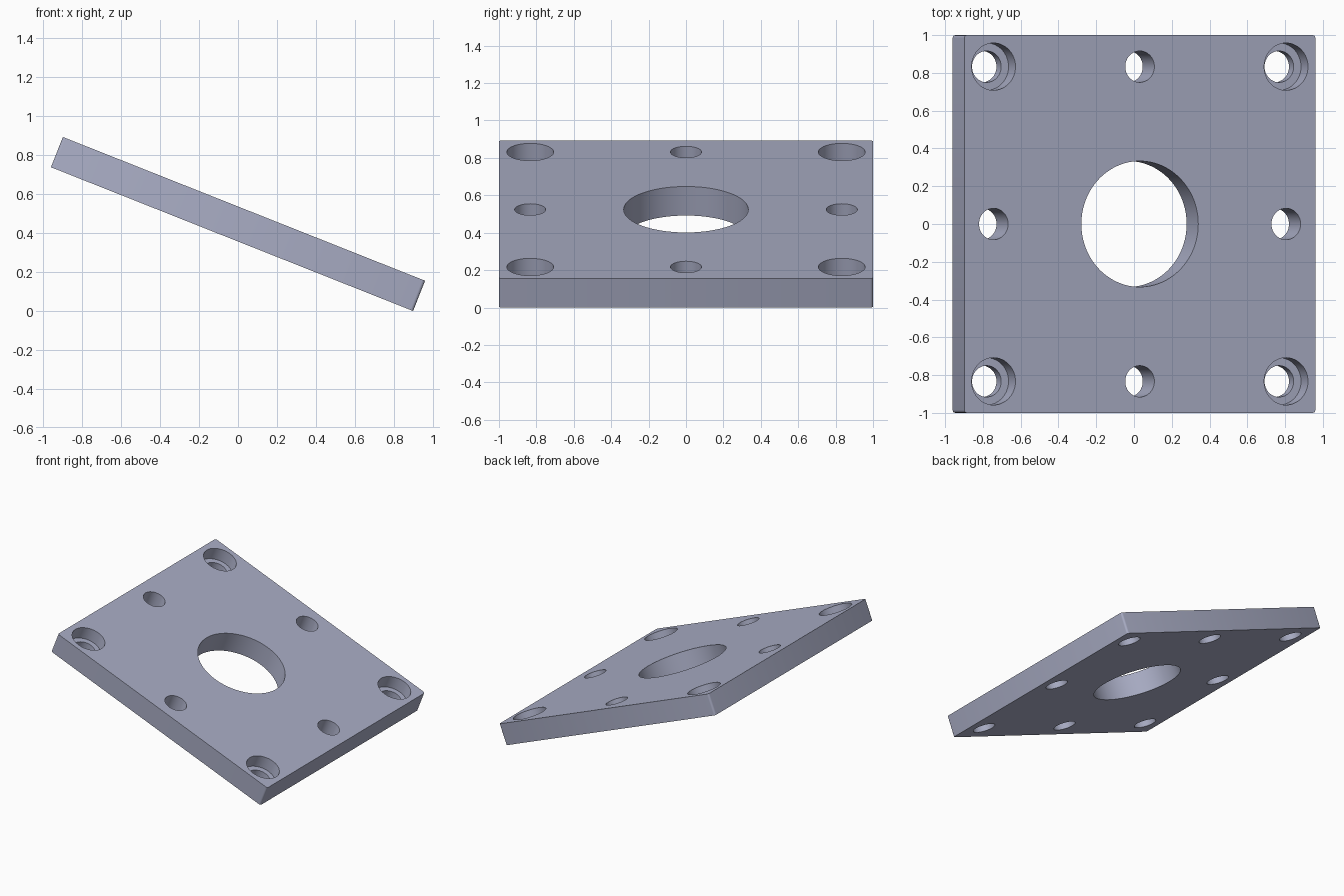
import bpy
import bmesh
import math
from mathutils import Matrix

if "Cube" in bpy.data.objects:
    bpy.data.objects.remove(bpy.data.objects["Cube"], do_unlink=True)

SIDE, THICK, TILT = 2.0, 0.167, math.radians(21.65)
PITCH = 0.833          # hole spacing from the centre
SMALL_R, BORE_R, CENTRE_R = 0.083, 0.125, 0.333
BORE_DEPTH = 0.1

steel = bpy.data.materials.new("blue_grey_steel")
steel.use_nodes = True
colour = (0.40, 0.42, 0.56, 1)
steel.diffuse_color = colour
steel.node_tree.nodes["Principled BSDF"].inputs["Base Color"].default_value = colour


def make_object(name, bm):
    mesh = bpy.data.meshes.new(name)
    bm.to_mesh(mesh)
    bm.free()
    mesh.materials.append(steel)
    obj = bpy.data.objects.new(name, mesh)
    bpy.context.collection.objects.link(obj)
    return obj


def add_drill(bm, x, y, radius, bottom, segments=48):
    # Cylinder reaching from the given height to above the plate
    top = THICK
    bmesh.ops.create_cone(
        bm, cap_ends=True, segments=segments, radius1=radius, radius2=radius,
        depth=top - bottom,
        matrix=Matrix.Translation((x, y, (top + bottom) / 2)))


# Square plate with slightly eased corner edges
bm = bmesh.new()
bmesh.ops.create_cube(bm, size=1, matrix=Matrix.Diagonal((SIDE, SIDE, THICK, 1)))
corners = [e for e in bm.edges if abs(e.verts[0].co.z - e.verts[1].co.z) > THICK / 2]
bmesh.ops.bevel(bm, geom=corners, offset=0.015, segments=3, profile=0.5, affect='EDGES')
plate = make_object("mounting_plate", bm)

# Through holes: large centre opening and a ring of eight small ones
through = bmesh.new()
add_drill(through, 0, 0, CENTRE_R, -THICK, 96)
bores = bmesh.new()
for i in (-1, 0, 1):
    for j in (-1, 0, 1):
        if i or j:
            add_drill(through, i * PITCH, j * PITCH, SMALL_R, -THICK)
        if i and j:
            add_drill(bores, i * PITCH, j * PITCH, BORE_R, THICK / 2 - BORE_DEPTH)

# Cut the counterbores first, then the through holes
cutters = [make_object("counterbore_cutter", bores), make_object("through_hole_cutter", through)]
for cutter in cutters:
    cutter.hide_render = True
    mod = plate.modifiers.new(cutter.name, 'BOOLEAN')
    mod.operation, mod.solver, mod.object = 'DIFFERENCE', 'EXACT', cutter

bpy.ops.object.select_all(action='DESELECT')
bpy.context.view_layer.objects.active = plate
plate.select_set(True)
for cutter in cutters:
    bpy.ops.object.modifier_apply(modifier=cutter.name)
    bpy.data.objects.remove(cutter, do_unlink=True)

# Tilt the plate and rest its lower edge on the ground
height = SIDE * math.sin(TILT) + THICK * math.cos(TILT)
plate.data.transform(Matrix.Translation((0, 0, height / 2)) @ Matrix.Rotation(TILT, 4, 'Y'))
bpy.ops.object.shade_smooth_by_angle(angle=math.radians(35))
